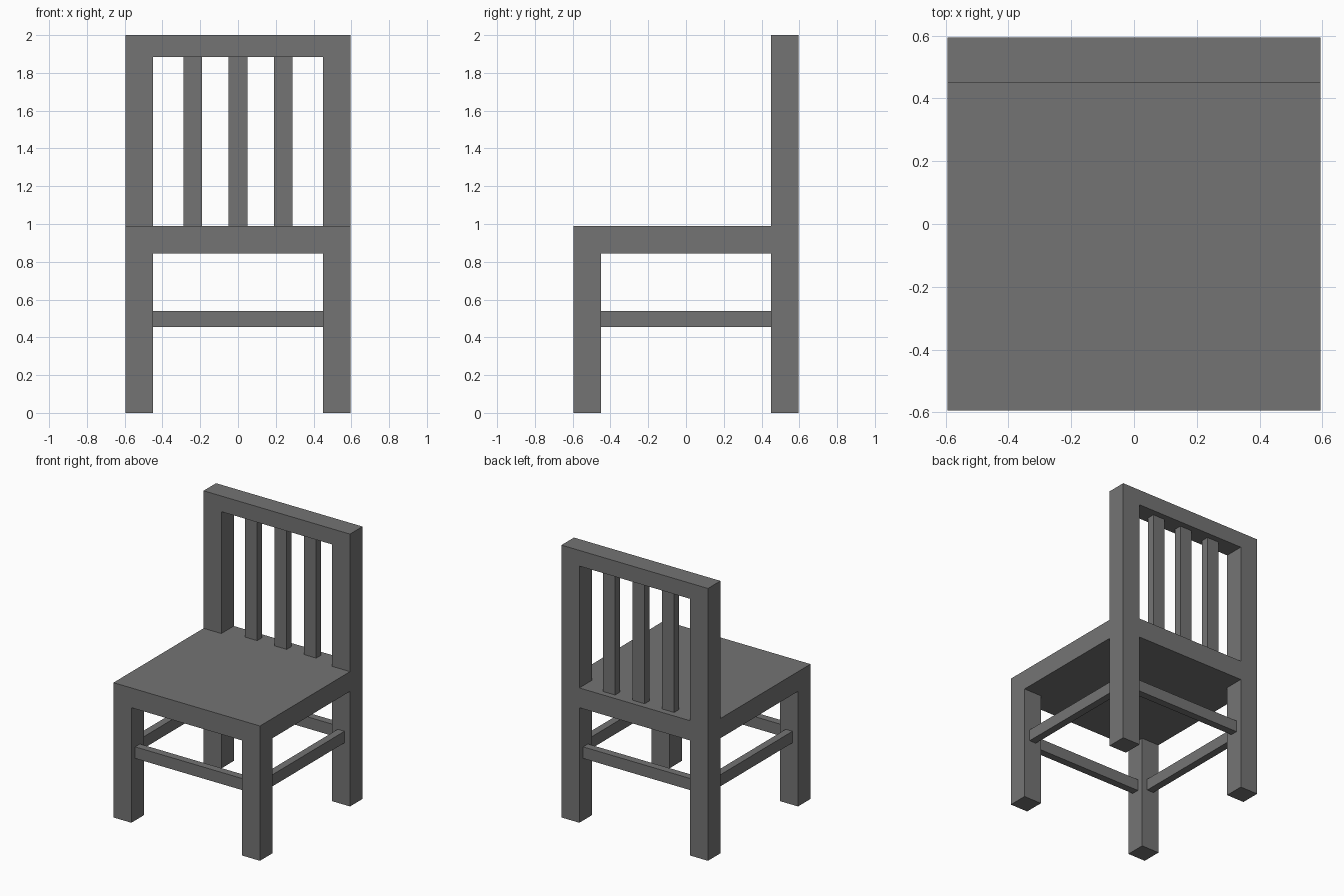
import bpy, bmesh
from mathutils import Vector

if "Cube" in bpy.data.objects:
    bpy.data.objects.remove(bpy.data.objects["Cube"])

W, I = 0.595, 0.45              # outer half width, inner edge of the legs
SEAT_LOW, SEAT_TOP = 0.845, 0.99
RAIL_LOW, TOP = 1.885, 2.0

grey = bpy.data.materials.new("dark grey paint")
grey.diffuse_color = (0.175, 0.175, 0.175, 1)
grey.use_nodes = True
grey.node_tree.nodes["Principled BSDF"].inputs["Base Color"].default_value = grey.diffuse_color


def finish(name, bm):
    bmesh.ops.recalc_face_normals(bm, faces=bm.faces)
    mesh = bpy.data.meshes.new(name)
    bm.to_mesh(mesh)
    bm.free()
    mesh.materials.append(grey)
    ob = bpy.data.objects.new(name, mesh)
    bpy.context.collection.objects.link(ob)
    return ob


def box_mesh(lo, hi):
    bm = bmesh.new()
    bmesh.ops.create_cube(bm, size=1)
    lo, hi = Vector(lo), Vector(hi)
    for v in bm.verts:
        v.co = (lo + hi) / 2 + v.co * (hi - lo)
    return bm


def box(name, lo, hi):
    return finish(name, box_mesh(lo, hi))


def extrude_to(bm, faces, z):
    new = bmesh.ops.extrude_discrete_faces(bm, faces=faces)["faces"]
    for f in new:
        for v in f.verts:
            v.co.z = z
    return new


# Seat slab, cut along the inner lines of the legs
bm = box_mesh((-W, -W, SEAT_LOW), (W, W, SEAT_TOP))
for axis in ((1, 0, 0), (0, 1, 0)):
    for d in (-I, I):
        bmesh.ops.bisect_plane(bm, geom=bm.verts[:] + bm.edges[:] + bm.faces[:],
                               plane_co=Vector(axis) * d, plane_no=axis)
bm.normal_update()


def corners(sign, y_min):
    found = []
    for f in bm.faces:
        c = f.calc_center_median()
        if f.normal.z * sign > 0.9 and abs(c.x) > I and abs(c.y) > I and c.y > y_min:
            found.append(f)
    return found


# Four legs pulled down, two back posts pulled up
extrude_to(bm, corners(-1, -1), 0)
posts = extrude_to(bm, corners(1, 0), RAIL_LOW)
extrude_to(bm, posts, TOP)

# Top rail bridged between the inner faces of the post heads
inner = []
for f in bm.faces:
    c = f.calc_center_median()
    if c.z > RAIL_LOW + 0.01 and all(abs(abs(v.co.x) - I) < 1e-4 for v in f.verts):
        inner.append(f)
edges = [e for f in inner for e in f.edges]
bmesh.ops.delete(bm, geom=inner, context='FACES_ONLY')
bmesh.ops.bridge_loops(bm, edges=edges)
finish("chair_frame", bm)

# Back slats
T0, T1 = 0.495, 0.55
for i, x in enumerate((-0.24, 0, 0.24)):
    box(f"back_slat_{i + 1}", (x - 0.049, T0, SEAT_TOP), (x + 0.049, T1, RAIL_LOW))

# Stretchers between the legs
for s, fb, lr in ((-1, "front", "left"), (1, "back", "right")):
    a, b = sorted((s * T0, s * T1))
    box(fb + "_stretcher", (-I, a, 0.455), (I, b, 0.54))
    box(lr + "_stretcher", (a, -I, 0.455), (b, I, 0.54))
